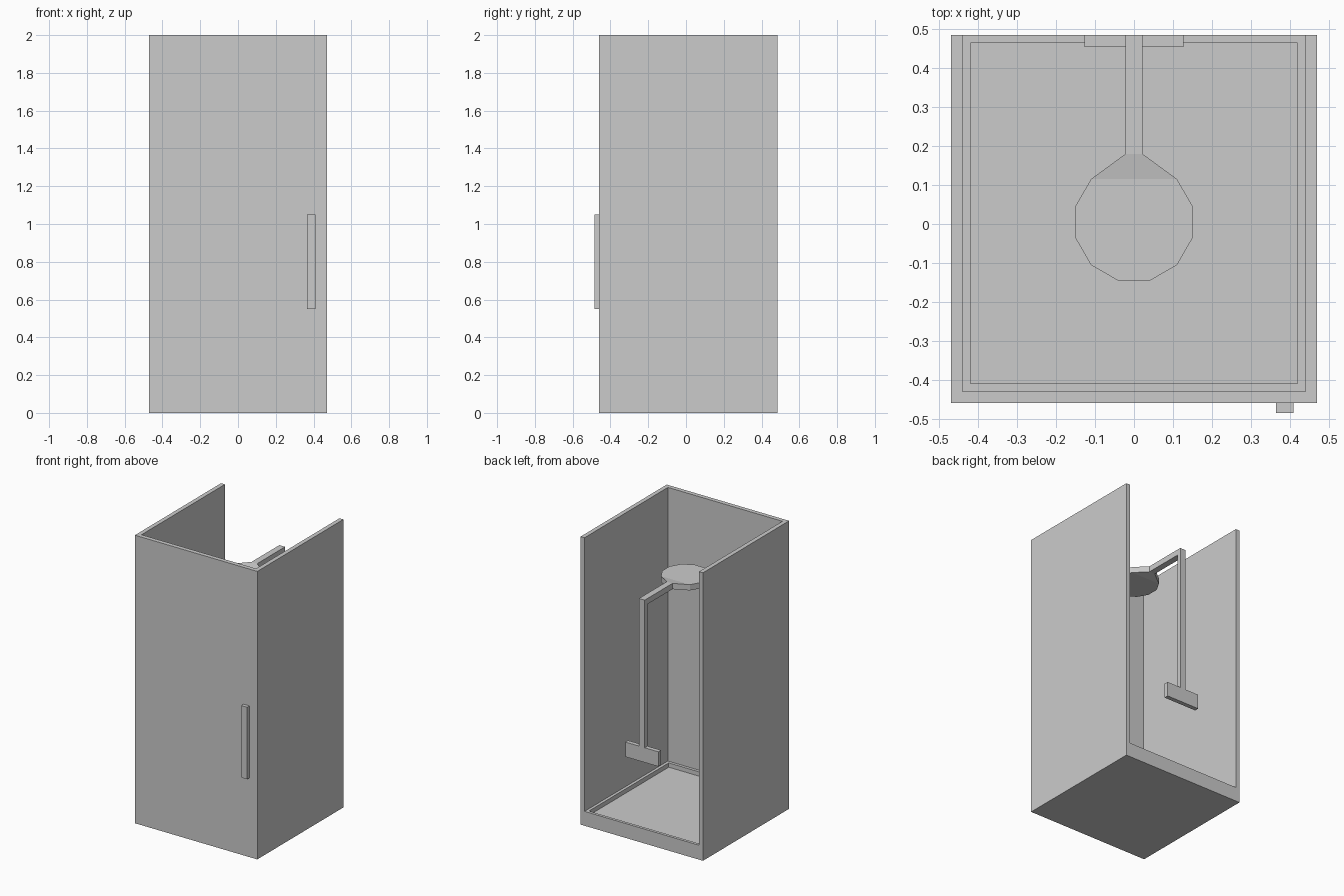
import bpy, bmesh, math
from mathutils import Vector, Matrix

if "Cube" in bpy.data.objects:
    bpy.data.objects.remove(bpy.data.objects["Cube"])


def finish(name, bm):
    bmesh.ops.recalc_face_normals(bm, faces=bm.faces[:])
    mesh = bpy.data.meshes.new(name)
    bm.to_mesh(mesh)
    bm.free()
    ob = bpy.data.objects.new(name, mesh)
    bpy.context.collection.objects.link(ob)
    return ob


def box_bm(lo, hi):
    lo, hi = Vector(lo), Vector(hi)
    bm = bmesh.new()
    bmesh.ops.create_cube(bm, size=1, matrix=Matrix.Translation((lo + hi) / 2)
                          @ Matrix.Diagonal((*(hi - lo), 1)))
    return bm


def face_toward(bm, d):
    bm.normal_update()
    return max(bm.faces, key=lambda f: f.calc_center_median().dot(d) + f.normal.dot(d))


def extrude(bm, face, offset):
    new = bmesh.ops.extrude_discrete_faces(bm, faces=[face])["faces"][0]
    bmesh.ops.translate(bm, verts=new.verts[:], vec=offset)
    bm.normal_update()
    return new


# Shower tray with a recessed floor; the rim is wider under the walls
bm = box_bm((-0.47, -0.46, 0), (0.47, 0.485, 0.1))
floor = extrude(bm, face_toward(bm, Vector((0, 0, 1))), (0, 0, 0))
for v in floor.verts:
    v.co.x = math.copysign(0.42, v.co.x)
    v.co.y = 0.465 if v.co.y > 0 else -0.41
extrude(bm, floor, (0, 0, -0.03))
finish("shower_tray", bm)

# Three-sided wall enclosure, open at the back
bm = bmesh.new()
half = [(0.47, -0.46), (0.47, 0.485), (0.44, 0.485), (0.44, -0.43)]
outline = half + [(-x, y) for x, y in reversed(half)]
base = bm.faces.new([bm.verts.new((x, y, 0.1)) for x, y in outline])
top = bmesh.ops.extrude_face_region(bm, geom=[base], use_keep_orig=True)["geom"]
bmesh.ops.translate(bm, verts=[g for g in top if isinstance(g, bmesh.types.BMVert)],
                    vec=(0, 0, 1.9))
finish("enclosure_walls", bm)

# Door handle and wall mixer
finish("door_handle", box_bm((0.365, -0.485, 0.55), (0.41, -0.46, 1.05)))
finish("mixer_unit", box_bm((-0.127, 0.455, 0.563), (0.127, 0.485, 0.665)))

# Twelve-sided shower head, its rear side pulled out into a neck
bm = bmesh.new()
bmesh.ops.create_cone(bm, cap_ends=True, segments=12, radius1=0.156, radius2=0.156,
                      depth=0.04, matrix=Matrix.Translation((0, 0.005, 1.66))
                      @ Matrix.Rotation(math.radians(15), 4, 'Z'))
# make sure a flat side faces the back
if max(v.co.y for v in bm.verts) > 0.158:
    bmesh.ops.rotate(bm, verts=bm.verts[:], cent=(0, 0.005, 0),
                     matrix=Matrix.Rotation(math.radians(15), 3, 'Z'))
for cap in [f for f in bm.faces if len(f.verts) == 12]:
    a, b = [v for v in cap.verts if 0.10 < v.co.y < 0.13]
    bmesh.utils.face_split(cap, a, b)
neck = max(bm.faces, key=lambda f: min(v.co.y for v in f.verts))
for v in neck.verts:
    v.co = (math.copysign(0.022, v.co.x), 0.18, v.co.z + 0.01)
bm.normal_update()

# Overhead arm and riser pipe continue from the neck
arm_end = extrude(bm, neck, (0, 0.275, 0))
extrude(bm, arm_end, (0, 0.03, 0))
bm.faces.ensure_lookup_table()
under = min((f for f in bm.faces if f.calc_center_median().y > 0.46
             and f.normal.z < -0.5), key=lambda f: f.calc_center_median().z, default=None)
if under is None:
    under = min((f for f in bm.faces if 0.46 < f.calc_center_median().y < 0.48),
                key=lambda f: f.calc_center_median().z)
extrude(bm, under, (0, 0, -0.985))
finish("shower_head_and_riser", bm)
